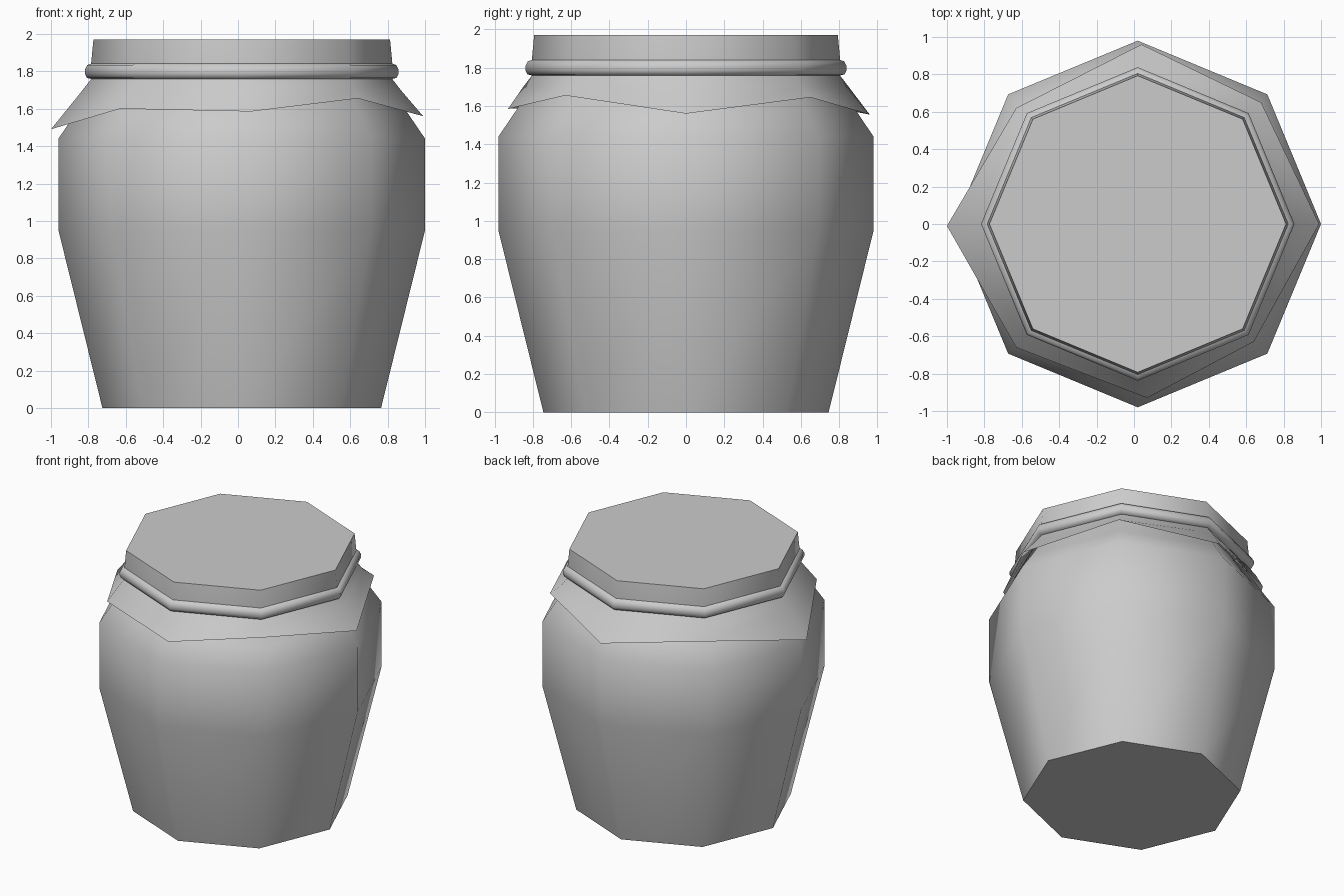
import bpy, math

if "Cube" in bpy.data.objects:
    bpy.data.objects.remove(bpy.data.objects["Cube"])

CX, N = 0.02, 8


def ring(r, z):
    return [(CX + r * math.cos(i * math.tau / N), r * math.sin(i * math.tau / N), z)
            for i in range(N)]


def loft(name, rings, bottom=False, top=False, angle=46):
    """Skin a stack of eight-sided rings, listed from low to high."""
    verts = [v for r in rings for v in r]
    faces = []
    for k in range(len(rings) - 1):
        for i in range(N):
            j = (i + 1) % N
            faces.append((k * N + i, k * N + j, (k + 1) * N + j, (k + 1) * N + i))
    if bottom:
        faces.append(tuple(reversed(range(N))))
    if top:
        faces.append(tuple(range(len(verts) - N, len(verts))))
    mesh = bpy.data.meshes.new(name)
    mesh.from_pydata(verts, [], faces)
    ob = bpy.data.objects.new(name, mesh)
    bpy.context.collection.objects.link(ob)
    bpy.ops.object.select_all(action='DESELECT')
    ob.select_set(True)
    bpy.context.view_layer.objects.active = ob
    bpy.ops.object.shade_smooth_by_angle(angle=math.radians(angle))
    return ob


# Jar body, tapering to the base and shouldered to the neck
loft("jar_body", [ring(r, z) for r, z in
     [(0.745, 0), (0.98, 0.95), (0.98, 1.44), (0.885, 1.58), (0.79, 1.73)]],
     bottom=True)

# Flat-topped cover over the mouth
loft("lid_cover", [ring(0.805, 1.76), ring(0.805, 1.845), ring(0.793, 1.97)], top=True)

# Cord tied around the neck
loft("neck_cord", [ring(r, z) for r, z in
     [(0.80, 1.758), (0.828, 1.765), (0.838, 1.785), (0.838, 1.81),
      (0.826, 1.833), (0.80, 1.843)]], angle=60)

# Uneven flared cloth skirt under the cord
hem = [(0.99, 0, 1.56), (0.68, 0.65, 1.645), (0.04, 0.96, 1.555), (-0.63, 0.62, 1.62),
       (-1.0, -0.01, 1.49), (-0.63, -0.66, 1.60), (0.07, -0.93, 1.585), (0.64, -0.63, 1.655)]
loft("cloth_skirt", [hem, ring(0.85, 1.70), ring(0.80, 1.765)])
